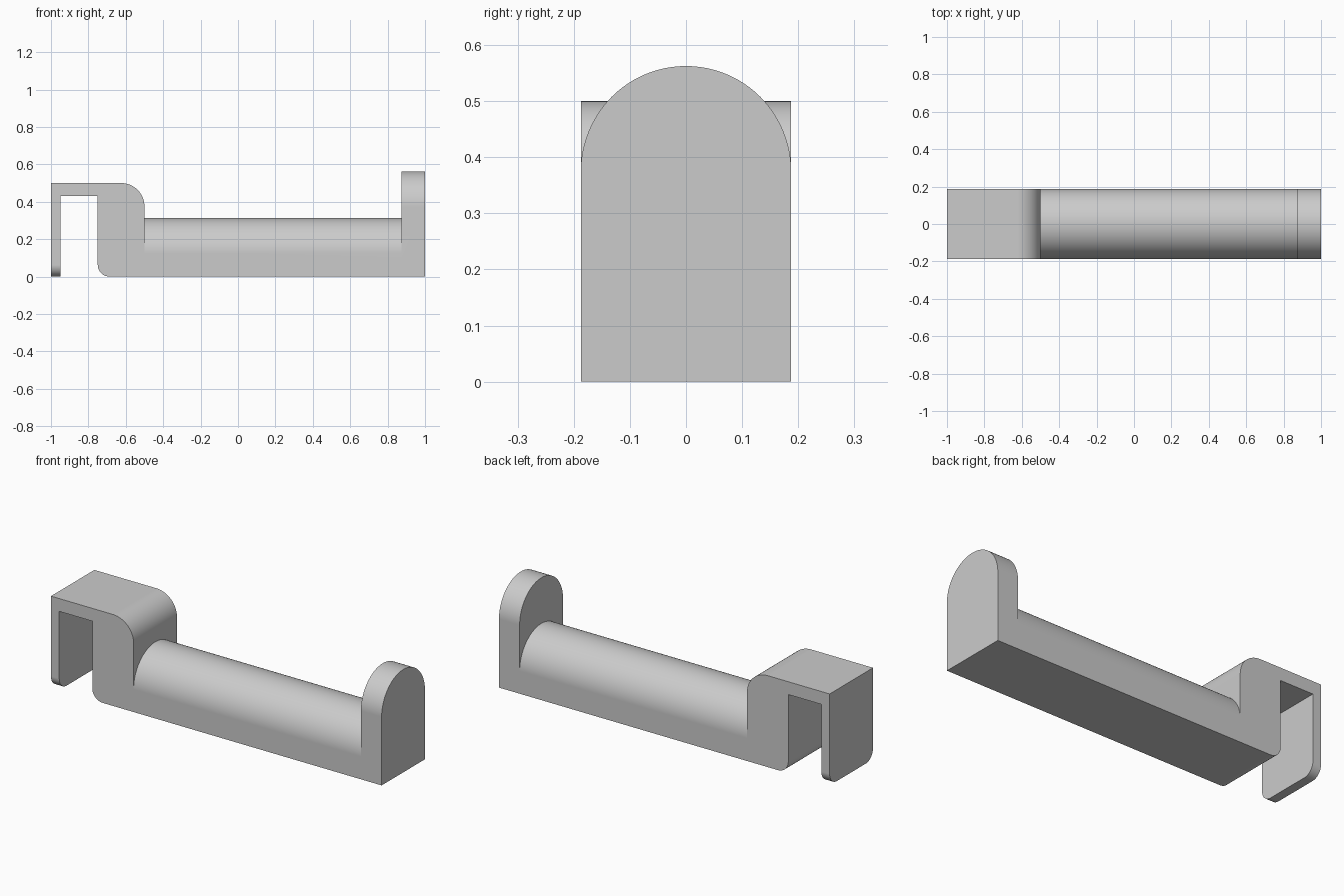
import bpy, bmesh
from math import cos, sin, pi, radians

if "Cube" in bpy.data.objects:
    bpy.data.objects.remove(bpy.data.objects["Cube"], do_unlink=True)

HALF = 0.1875  # half the depth of every part

grey = bpy.data.materials.new("light_grey")
grey.use_nodes = True
colour = (0.6, 0.6, 0.6, 1)
grey.diffuse_color = colour
grey.node_tree.nodes["Principled BSDF"].inputs["Base Color"].default_value = colour


def arc(cx, cz, r, start, end, steps):
    """Points along an arc, angles in degrees."""
    angles = [radians(start + (end - start) * i / steps) for i in range(steps + 1)]
    return [(cx + r * cos(a), cz + r * sin(a)) for a in angles]


def extrude(name, outline, offset):
    """Extrude a closed outline of 3D points into a solid."""
    bm = bmesh.new()
    face = bm.faces.new([bm.verts.new(p) for p in outline])
    moved = bmesh.ops.extrude_face_region(bm, geom=[face])["geom"]
    bmesh.ops.translate(bm, vec=offset, verts=[v for v in moved if isinstance(v, bmesh.types.BMVert)])
    # Round the two lower corners of the clip's thin leg
    corners = [e for e in bm.edges if all(v.co.z < 0.01 and v.co.x < -0.9 for v in e.verts)
               and abs(e.verts[0].co.y - e.verts[1].co.y) < 0.01]
    if corners:
        bmesh.ops.bevel(bm, geom=corners, offset=0.0625, segments=10, profile=0.5, affect='EDGES')
    bmesh.ops.recalc_face_normals(bm, faces=bm.faces)
    mesh = bpy.data.meshes.new(name)
    bm.to_mesh(mesh)
    bm.free()
    mesh.materials.append(grey)
    obj = bpy.data.objects.new(name, mesh)
    bpy.context.collection.objects.link(obj)
    return obj


def arch(name, x0, x1, spring):
    """Block along x with a flat base and a half-round top."""
    top = [(HALF, spring)] + arc(0, spring, HALF, 0, 180, 48)[1:-1] + [(-HALF, spring)]
    outline = [(-HALF, 0)] + [(HALF, 0)] + top
    return extrude(name, [(x0, y, z) for y, z in outline], (x1 - x0, 0, 0))


# Hanging clip: thin leg, bridge and rounded post
clip_profile = [(-1, 0), (-0.95, 0), (-0.95, 0.43), (-0.75, 0.43)]
clip_profile += arc(-0.6875, 0.0625, 0.0625, 180, 270, 10)
clip_profile += [(-0.5, 0)]
clip_profile += arc(-0.625, 0.375, 0.125, 0, 90, 16)
clip_profile += [(-1, 0.5)]
holder = extrude("spool_holder", [(x, -HALF, z) for x, z in clip_profile], (0, 2 * HALF, 0))

# Long rounded bar and the taller end stop, fused with the clip
parts = [arch("bar", -0.5625, 0.9375, 0.125), arch("end_stop", 0.875, 1, 0.375)]
bpy.context.view_layer.objects.active = holder
holder.select_set(True)
for part in parts:
    union = holder.modifiers.new("join_" + part.name, 'BOOLEAN')
    union.operation = 'UNION'
    union.solver = 'EXACT'
    union.object = part
    bpy.ops.object.modifier_apply(modifier=union.name)
    bpy.data.objects.remove(part, do_unlink=True)

# Smooth curves with crisp edges
bpy.ops.object.select_all(action='DESELECT')
holder.select_set(True)
bpy.ops.object.shade_smooth_by_angle(angle=radians(30))
weighted = holder.modifiers.new("flat_sides", 'WEIGHTED_NORMAL')
weighted.keep_sharp = True
